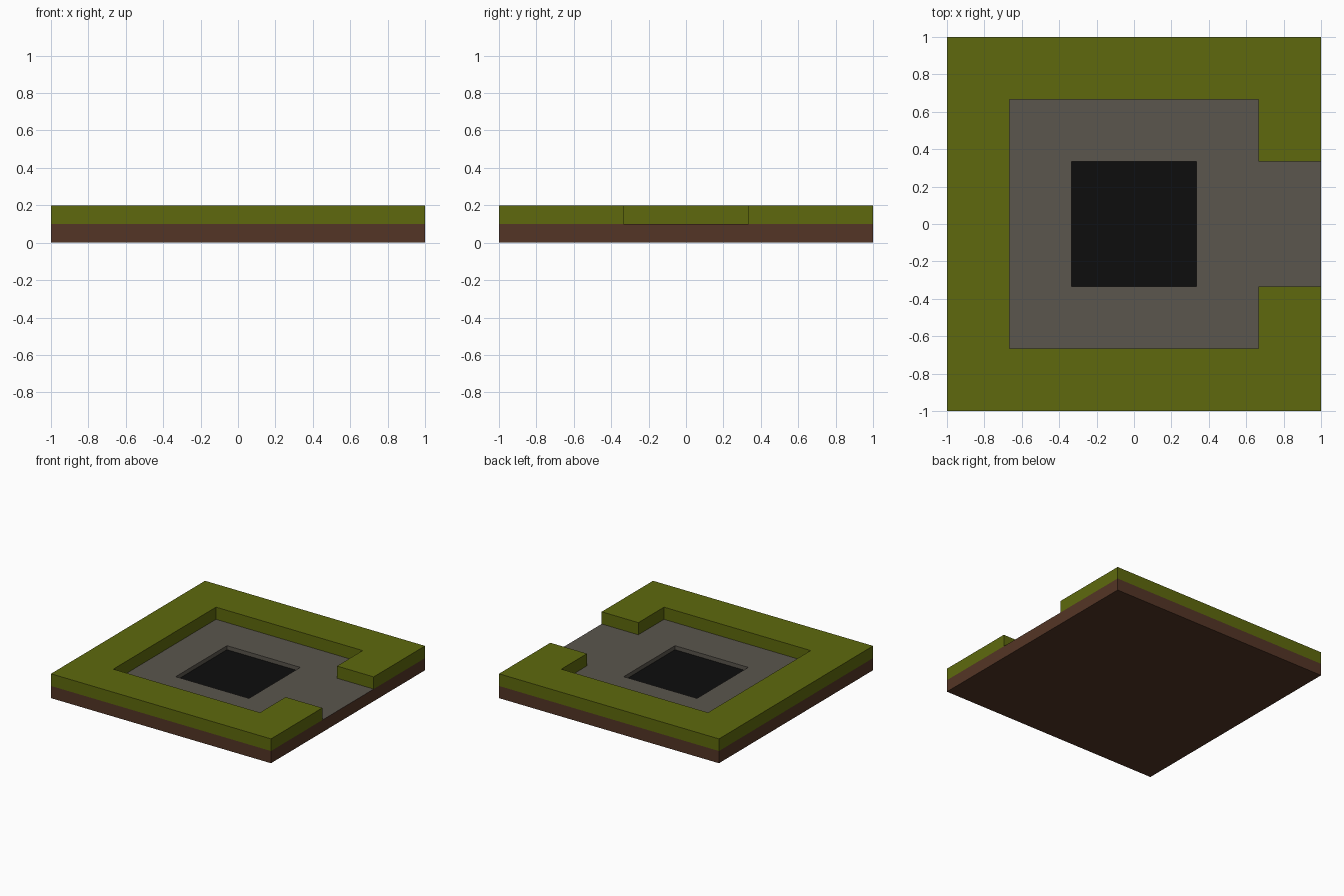
import bpy, bmesh

if "Cube" in bpy.data.objects:
    bpy.data.objects.remove(bpy.data.objects["Cube"])

T = 1 / 3        # tile is laid out on thirds
MID, TOP = 0.1, 0.2
PIT = 0.067      # height of the pit floor


def material(name, rgb):
    m = bpy.data.materials.new(name)
    m.diffuse_color = (*rgb, 1)
    m.use_nodes = True
    m.node_tree.nodes["Principled BSDF"].inputs["Base Color"].default_value = m.diffuse_color
    return m


soil = material("brown soil", (0.088, 0.036, 0.019))
grass = material("olive grass", (0.112, 0.141, 0.004))
stone = material("grey stone", (0.103, 0.092, 0.075))
black = material("black", (0.004, 0.004, 0.004))


def finish(bm, name, *mats):
    mesh = bpy.data.meshes.new(name)
    bm.normal_update()
    bm.to_mesh(mesh)
    bm.free()
    for m in mats:
        mesh.materials.append(m)
    ob = bpy.data.objects.new(name, mesh)
    bpy.context.collection.objects.link(ob)
    return ob


def prism(bm, pts, z0, z1, bottom=False, top=False):
    """Walls around an outline (counter-clockwise), with optional caps."""
    lo = [bm.verts.new((x, y, z0)) for x, y in pts]
    hi = [bm.verts.new((x, y, z1)) for x, y in pts]
    for i in range(len(pts)):
        j = (i + 1) % len(pts)
        bm.faces.new((lo[i], lo[j], hi[j], hi[i]))
    if bottom:
        bm.faces.new(lo[::-1])
    if top:
        bm.faces.new(hi)


def square(r):
    return [(-r, -r), (r, -r), (r, r), (-r, r)]


# soil slab: sides and underside
bm = bmesh.new()
prism(bm, square(1), 0, MID, bottom=True)
finish(bm, "soil_slab", soil)

# raised grass border, open on the right; half outline mirrored in y
half = [(-2 * T, -2 * T), (2 * T, -2 * T), (2 * T, -T), (1, -T), (1, -1), (-1, -1)]
outline = half + [(x, -y) for x, y in reversed(half)]
bm = bmesh.new()
prism(bm, outline[::-1], MID, TOP, top=True)
bmesh.ops.recalc_face_normals(bm, faces=bm.faces)
if next(f for f in bm.faces if len(f.verts) > 4).normal.z < 0:
    bmesh.ops.reverse_faces(bm, faces=bm.faces)
finish(bm, "grass_border", grass)

# stone floor on thirds with a sunken black pit in the middle
bm = bmesh.new()
xs, ys = (-2 * T, -T, T, 2 * T, 1), (-2 * T, -T, T, 2 * T)
for i in range(4):
    for j in range(3):
        if i == 3 and j != 1:      # doorway strip only
            continue
        corners = ((xs[i], ys[j]), (xs[i + 1], ys[j]),
                   (xs[i + 1], ys[j + 1]), (xs[i], ys[j + 1]))
        bm.faces.new([bm.verts.new((x, y, MID)) for x, y in corners])
bmesh.ops.remove_doubles(bm, verts=bm.verts, dist=1e-4)
bm.faces.ensure_lookup_table()
pit = min(bm.faces, key=lambda f: f.calc_center_median().xy.length)
new = bmesh.ops.extrude_discrete_faces(bm, faces=[pit])["faces"]
bottom = new[0]
bmesh.ops.translate(bm, verts=bottom.verts, vec=(0, 0, PIT - MID))
bottom.material_index = 1
finish(bm, "stone_floor", stone, black)
